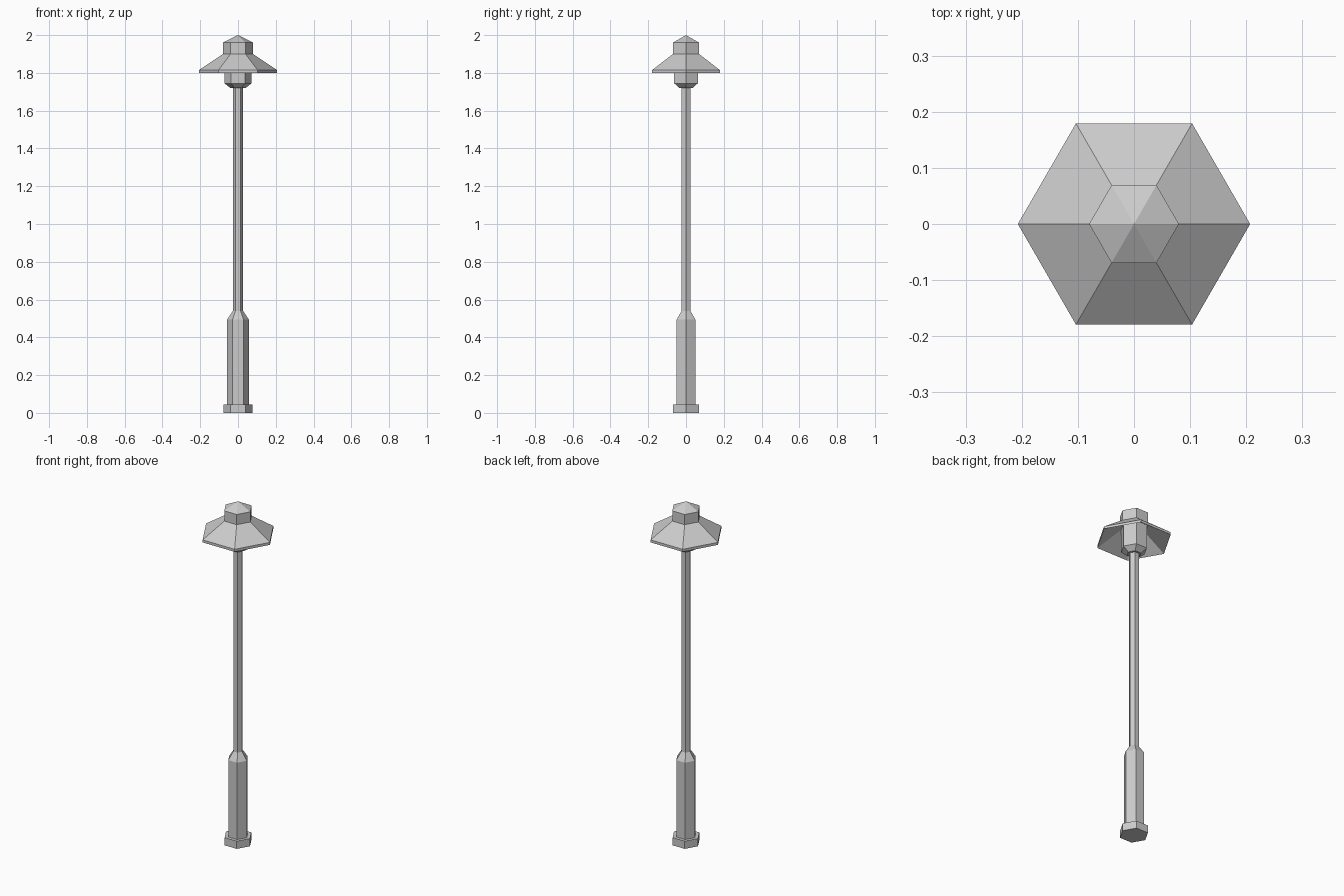
import bpy, bmesh, math

if "Cube" in bpy.data.objects:
    bpy.data.objects.remove(bpy.data.objects["Cube"])

SIDES = 6

def lathe(name, profile, closed=False):
    """Six-sided solid from (radius, z) points; radius 0 makes a tip, open ends are capped."""
    bm = bmesh.new()
    rings = []
    for r, z in profile:
        if r == 0:
            rings.append([bm.verts.new((0, 0, z))] * SIDES)
        else:
            rings.append([bm.verts.new((r * math.cos(math.tau * i / SIDES),
                                        r * math.sin(math.tau * i / SIDES), z))
                          for i in range(SIDES)])
    pairs = list(zip(rings, rings[1:]))
    if closed:
        pairs.append((rings[-1], rings[0]))
    for a, b in pairs:
        for i in range(SIDES):
            j = (i + 1) % SIDES
            bm.faces.new(list(dict.fromkeys((a[i], a[j], b[j], b[i]))))
    if not closed:
        for ring in (rings[0], rings[-1]):
            if len(set(ring)) == SIDES:
                bm.faces.new(ring)
    bmesh.ops.recalc_face_normals(bm, faces=bm.faces[:])
    mesh = bpy.data.meshes.new(name)
    bm.to_mesh(mesh)
    bm.free()
    obj = bpy.data.objects.new(name, mesh)
    bpy.context.collection.objects.link(obj)
    return obj

# Foot, thick lower sleeve and slim pole
lathe("foot", [(0.078, 0), (0.078, 0.045)])
lathe("lower_sleeve", [(0.057, 0.045), (0.057, 0.495), (0.027, 0.54)])
lathe("pole", [(0.027, 0.54), (0.027, 1.72)])

# Lamp housing under the shade
lathe("lamp_housing", [(0.04, 1.72), (0.072, 1.745), (0.072, 1.885)])

# Flared shade, hollow underneath, with a thin vertical rim
lathe("shade", [(0.207, 1.80), (0.207, 1.815), (0.08, 1.90), (0.072, 1.885)], closed=True)

# Pointed cap on top
lathe("cap", [(0.08, 1.90), (0.08, 1.96), (0, 2.0)])
